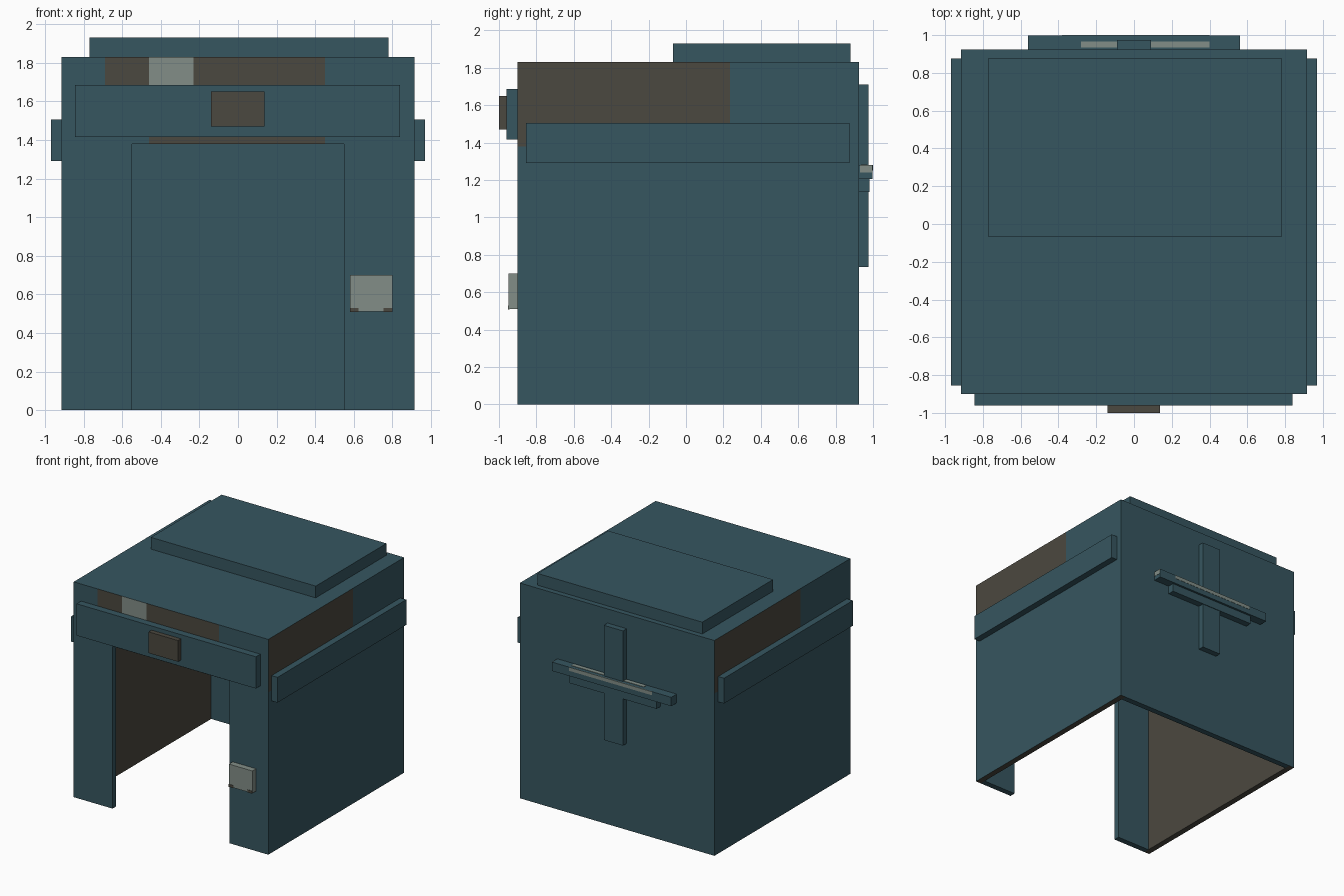
import bpy
import bmesh
from mathutils import Vector

cube = bpy.data.objects.get("Cube")
if cube:
    bpy.data.objects.remove(cube, do_unlink=True)


def material(name, rgb):
    mat = bpy.data.materials.new(name)
    mat.use_nodes = True
    colour = (*rgb, 1)
    mat.diffuse_color = colour
    mat.node_tree.nodes["Principled BSDF"].inputs["Base Color"].default_value = colour
    return mat


TEAL = material("slate_teal", (0.037, 0.093, 0.117))
BROWN = material("dark_brown", (0.071, 0.065, 0.05))
PALE = material("pale_grey", (0.223, 0.27, 0.242))


def finish(bm, name, mats):
    mesh = bpy.data.meshes.new(name)
    bm.to_mesh(mesh)
    bm.free()
    for mat in mats:
        mesh.materials.append(mat)
    obj = bpy.data.objects.new(name, mesh)
    bpy.context.collection.objects.link(obj)
    return obj


def box(name, x, y, z, mat=TEAL):
    """Box from three (low, high) ranges."""
    bm = bmesh.new()
    bmesh.ops.create_cube(bm, size=1)
    for v in bm.verts:
        v.co = [(lo + hi) / 2 + c * (hi - lo) for c, (lo, hi) in zip(v.co, (x, y, z))]
    return finish(bm, name, [mat])


# Main dimensions
W, FRONT, BACK, TOP, T = 0.915, -0.9, 0.925, 1.83, 0.05
DOOR_W, DOOR_H = 0.55, 1.38

# Cut lines of the shell, including the borders of the painted bands
GRID = (
    [-W, -W + T, -0.69, -DOOR_W, -0.46, -0.23, 0.45, DOOR_W, W - T, W],
    [FRONT, FRONT + T, -0.23, 0.235, BACK - T, BACK],
    [0, DOOR_H, 1.6, TOP - T, TOP],
)


def solid(p):
    """True where the walls and roof are."""
    x, y, z = p
    if abs(x) > W or not FRONT < y < BACK or not 0 < z < TOP:
        return False
    cavity = abs(x) < W - T and FRONT + T < y < BACK - T and z < TOP - T
    doorway = abs(x) < DOOR_W and y < FRONT + T and z < DOOR_H
    return not (cavity or doorway)


def paint(p, n):
    """Material slot from place and direction: 0 teal, 1 brown, 2 pale."""
    x, y, z = p
    if n.z < -0.5 and z < 0.01:                       # feet of side walls
        return 1 if abs(x) > W - T else 0
    if abs(n.x) > 0.5:
        if abs(x) < W - 0.01:                         # inside of side walls
            return 1 if abs(x) > W - T - 0.01 else 0
        if z > DOOR_H:                                # outer side bands
            return int(y < 0.235 if x > 0 else y > -0.23)
    if n.y < -0.5 and y < FRONT + 0.01 and z > DOOR_H:  # front band
        if z > 1.6 and -0.46 < x < -0.23:
            return 2
        return int((-0.69 if z > 1.6 else -0.46) < x < 0.45)
    return 0


# Shell: emit a face wherever a solid cell borders an empty one
bm = bmesh.new()
cells = [list(zip(g, g[1:])) for g in GRID]
for cx in cells[0]:
    for cy in cells[1]:
        for cz in cells[2]:
            cell = (cx, cy, cz)
            mid = Vector([(lo + hi) / 2 for lo, hi in cell])
            if not solid(mid):
                continue
            for axis in range(3):
                for side in (0, 1):
                    n = Vector()
                    n[axis] = 2 * side - 1
                    centre = mid.copy()
                    centre[axis] = cell[axis][side]
                    if solid(centre + n * 0.01):
                        continue
                    u, v = (axis + 1) % 3, (axis + 2) % 3
                    corners = []
                    for i, j in ((0, 0), (1, 0), (1, 1), (0, 1)):
                        c = centre.copy()
                        c[u], c[v] = cell[u][i], cell[v][j]
                        corners.append(bm.verts.new(c))
                    face = bm.faces.new(corners if side else corners[::-1])
                    face.material_index = paint(centre, n)
bmesh.ops.remove_doubles(bm, verts=bm.verts, dist=0.001)
bmesh.ops.dissolve_limit(bm, angle_limit=0.02, verts=bm.verts, edges=bm.edges,
                         delimit={'MATERIAL'})
finish(bm, "hollow_shell", [TEAL, BROWN, PALE])

# Roof slab
box("roof_slab", (-0.77, 0.78), (-0.07, 0.88), (TOP, 1.93))

# Side rails
for side, s in (("left", 1), ("right", -1)):
    box(side + "_rail", sorted((s * W, s * 0.97)), (-0.855, 0.875), (1.29, 1.505))

# Front beam with its badge block
box("front_beam", (-0.845, 0.84), (-0.96, FRONT), (1.415, 1.685))
box("front_block", (-0.14, 0.137), (-1, -0.96), (1.47, 1.65), BROWN)

# Small box beside the doorway, with worn lower corners
box("wall_box", (0.58, 0.8), (-0.95, FRONT), (0.51, 0.7), PALE)
for side, lo in (("right", 0.58), ("left", 0.755)):
    box(side + "_worn_corner", (lo, lo + 0.045), (-0.953, -0.945), (0.508, 0.53), BROWN)

# Crossed boards on the back
box("back_upright", (-0.09, 0.09), (BACK, 0.975), (0.735, 1.71))
box("back_shelf", (-0.56, 0.56), (BACK, 0.998), (1.205, 1.28))
box("back_shelf_support", (-0.41, 0.41), (BACK, 0.98), (1.135, 1.205))

# Pale wear on the shelf
box("shelf_top_wear", (-0.28, 0.4), (0.935, 0.967), (1.278, 1.283), PALE)
box("shelf_back_wear", (-0.38, 0.4), (0.994, 1), (1.25, 1.28), PALE)
box("shelf_end_wear", (0.556, 0.562), (0.93, 0.995), (1.24, 1.28), PALE)
